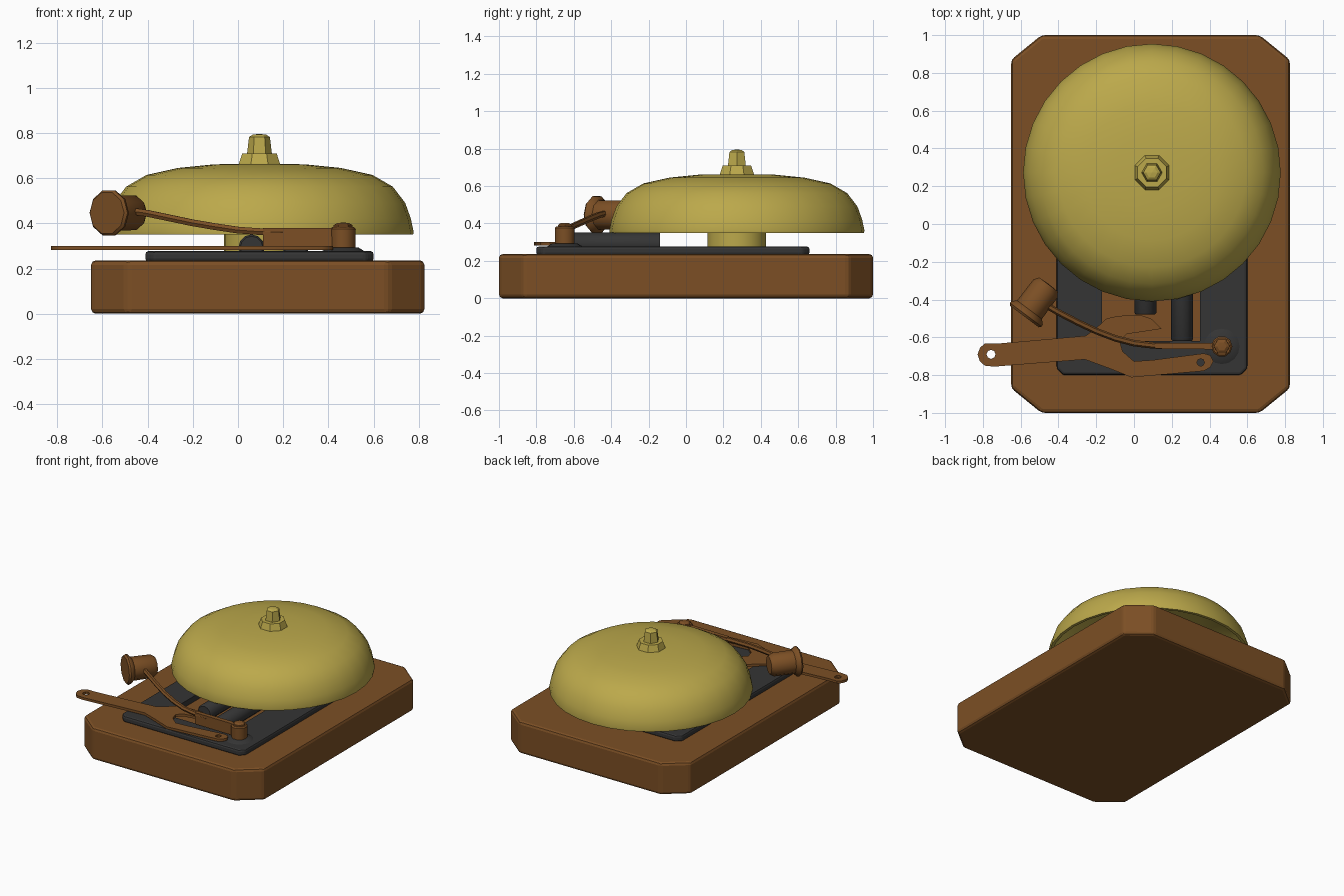
import bpy, bmesh, math
from mathutils import Vector

if "Cube" in bpy.data.objects:
    bpy.data.objects.remove(bpy.data.objects["Cube"])


def material(name, rgb):
    m = bpy.data.materials.new(name)
    m.diffuse_color = (*rgb, 1)
    m.use_nodes = True
    m.node_tree.nodes["Principled BSDF"].inputs["Base Color"].default_value = m.diffuse_color
    return m


BROWN = material("brown", (0.2, 0.078, 0.018))
BRASS = material("brass", (0.5, 0.395, 0.07))
BLACK = material("dark iron", (0.035, 0.035, 0.035))


def finish(ob, mat, smooth=None):
    ob.data.materials.append(mat)
    if smooth:
        bpy.ops.object.select_all(action='DESELECT')
        ob.select_set(True)
        bpy.context.view_layer.objects.active = ob
        bpy.ops.object.shade_smooth_by_angle(angle=math.radians(smooth))
    return ob


def from_bmesh(name, bm, mat, smooth=None):
    bmesh.ops.recalc_face_normals(bm, faces=bm.faces)
    me = bpy.data.meshes.new(name)
    bm.to_mesh(me)
    bm.free()
    ob = bpy.data.objects.new(name, me)
    bpy.context.collection.objects.link(ob)
    return finish(ob, mat, smooth)


def prism(name, outline, z0, z1, mat, bevel=0):
    bm = bmesh.new()
    f = bm.faces.new([bm.verts.new((x, y, z0)) for x, y in outline])
    r = bmesh.ops.extrude_face_region(bm, geom=[f])
    for v in r["geom"]:
        if isinstance(v, bmesh.types.BMVert):
            v.co.z = z1
    ob = from_bmesh(name, bm, mat)
    if bevel:
        b = ob.modifiers.new("bevel", 'BEVEL')
        b.width, b.segments, b.limit_method = bevel, 2, 'ANGLE'
    return ob


def chamfered(x0, x1, y0, y1, cx, cy):
    return [(x0 + cx, y0), (x1 - cx, y0), (x1, y0 + cy), (x1, y1 - cy),
            (x1 - cx, y1), (x0 + cx, y1), (x0, y1 - cy), (x0, y0 + cy)]


def lathe(name, profile, sides, mat, loc, axis=(0, 0, 1), smooth=40, turn=0.0):
    """Revolve (radius, height) points round an axis; zero radius makes a tip."""
    bm = bmesh.new()
    rings = []
    for r, h in profile:
        n = 1 if r == 0 else sides
        rings.append([bm.verts.new((r * math.cos(turn + 2 * math.pi * i / sides),
                                    r * math.sin(turn + 2 * math.pi * i / sides), h))
                      for i in range(n)])
    for a, b in zip(rings, rings[1:]):
        for i in range(sides):
            j = (i + 1) % sides
            q = [a[i % len(a)], a[j % len(a)], b[j % len(b)], b[i % len(b)]]
            bm.faces.new(list(dict.fromkeys(q)))
    rot = Vector(axis).to_track_quat('Z', 'Y')
    for v in bm.verts:
        v.co = rot @ v.co + Vector(loc)
    return from_bmesh(name, bm, mat, smooth)


# Wooden base with cut corners
prism("base", chamfered(-0.65, 0.825, -1, 1, 0.16, 0.13), 0, 0.236, BROWN, 0.02)

# Iron plate with a window for the coils
plate = prism("iron_plate", chamfered(-0.41, 0.6, -0.8, 0.66, 0.035, 0.035),
              0.23, 0.277, BLACK, 0.014)
cutter = prism("window_cutter", [(-0.17, -0.62), (0.35, -0.62), (0.35, -0.05), (-0.17, -0.05)],
               0.2, 0.3, BLACK)
cutter.hide_render = True
cutter.hide_viewport = True
cut = plate.modifiers.new("window", 'BOOLEAN')
cut.operation, cut.object = 'DIFFERENCE', cutter

# Coils
for i, (x, y0) in enumerate([(0.06, -0.48), (0.255, -0.62)]):
    n = 0.14 + y0
    lathe(f"coil_{i + 1}", [(0, 0), (0.05, 0), (0.058, 0.01), (0.058, -n), (0, -n)],
          12, BLACK, (x, y0, 0.293), (0, 1, 0))

# Bell: hollow dome on a post, with a stepped nut on top
C = (0.095, 0.272, 0)
lathe("bell", [(0, 0.664), (0.2, 0.661), (0.36, 0.645), (0.5, 0.614), (0.59, 0.562),
               (0.645, 0.49), (0.67, 0.42), (0.682, 0.362), (0.68, 0.35), (0.66, 0.35),
               (0.648, 0.42), (0.622, 0.485), (0.572, 0.545), (0.49, 0.592),
               (0.35, 0.625), (0, 0.642)], 32, BRASS, C)
lathe("bell_post", [(0, 0.27), (0.157, 0.27), (0.157, 0.64), (0, 0.64)], 24, BRASS, C)
lathe("bell_nut", [(0, 0.65), (0.1, 0.65), (0.098, 0.665), (0.082, 0.71), (0, 0.71)],
      8, BRASS, C, smooth=None, turn=math.pi / 8)
lathe("bell_stud", [(0.056, 0.7), (0.046, 0.782), (0.03, 0.792), (0, 0.796)],
      6, BRASS, C, smooth=None)

# Flat lever with a hooked finger and two holes, cut from a filled curve
lever_outline = [(-0.828, -0.69), (-0.815, -0.655), (-0.79, -0.633), (-0.72, -0.633),
                 (-0.257, -0.592), (-0.21, -0.56), (-0.145, -0.5), (-0.08, -0.486),
                 (0.04, -0.484), (0.095, -0.503), (0.145, -0.555), (-0.04, -0.583),
                 (-0.075, -0.62), (-0.06, -0.675), (0, -0.727), (0.1, -0.72),
                 (0.37, -0.685), (0.405, -0.695), (0.42, -0.727), (0.405, -0.758),
                 (0.37, -0.778), (-0.013, -0.812), (-0.13, -0.765), (-0.26, -0.717),
                 (-0.74, -0.755), (-0.79, -0.75), (-0.817, -0.725)]


def ring(cx, cy, r, n=8):
    return [(cx + r * math.cos(2 * math.pi * i / n), cy + r * math.sin(2 * math.pi * i / n))
            for i in range(n)]


def curve_object(name, splines, mat, cyclic, **settings):
    cu = bpy.data.curves.new(name, 'CURVE')
    for key, value in settings.items():
        setattr(cu, key, value)
    for pts in splines:
        s = cu.splines.new('POLY')
        s.points.add(len(pts) - 1)
        for p, co in zip(s.points, pts):
            p.co = (*co, 1) if len(co) == 3 else (*co, 0, 1)
        s.use_cyclic_u = cyclic
    ob = bpy.data.objects.new(name, cu)
    bpy.context.collection.objects.link(ob)
    bpy.ops.object.select_all(action='DESELECT')
    ob.select_set(True)
    bpy.context.view_layer.objects.active = ob
    bpy.ops.object.convert(target='MESH')
    ob = bpy.context.view_layer.objects.active
    ob.data.materials.clear()
    return finish(ob, mat, 40)


lever = curve_object("lever", [lever_outline, ring(-0.757, -0.69, 0.024), ring(0.353, -0.733, 0.02)],
                     BROWN, True, dimensions='2D', fill_mode='BOTH', extrude=0.009)
lever.location.z = 0.291

# Hammer pivot: dark boss, brown hub and hex bolt
P = (0.465, -0.648, 0)
lathe("pivot_boss", [(0, 0.27), (0.105, 0.27), (0.07, 0.292), (0, 0.292)], 16, BLACK, P)
lathe("pivot_hub", [(0, 0.28), (0.054, 0.28), (0.056, 0.375), (0.048, 0.383), (0, 0.383)],
      10, BROWN, P)
lathe("pivot_bolt", [(0.044, 0.37), (0.042, 0.392), (0.025, 0.402), (0, 0.403)],
      6, BROWN, P, smooth=None)

# Hammer arm: upright blade that runs into a bent rod
prism("arm_blade", [(0.11, -0.66), (0.45, -0.664), (0.45, -0.63), (0.11, -0.63)],
      0.295, 0.379, BROWN)
curve_object("arm_rod", [[(0.2, -0.646, 0.361), (0.1, -0.643, 0.363), (0, -0.631, 0.37),
                          (-0.1, -0.605, 0.385), (-0.2, -0.567, 0.402), (-0.3, -0.52, 0.423),
                          (-0.4, -0.468, 0.444), (-0.5, -0.41, 0.458)]],
             BROWN, False, dimensions='3D', bevel_depth=0.017, bevel_resolution=1,
             use_fill_caps=True)

# Hammer head: flanged drum aimed at the bell
lathe("hammer_head", [(0, 0), (0.095, 0), (0.105, 0.012), (0.103, 0.025), (0.082, 0.045),
                      (0.08, 0.185), (0.062, 0.212), (0, 0.215)],
      10, BROWN, (-0.58, -0.49, 0.446), (0.6, 0.8, 0))
